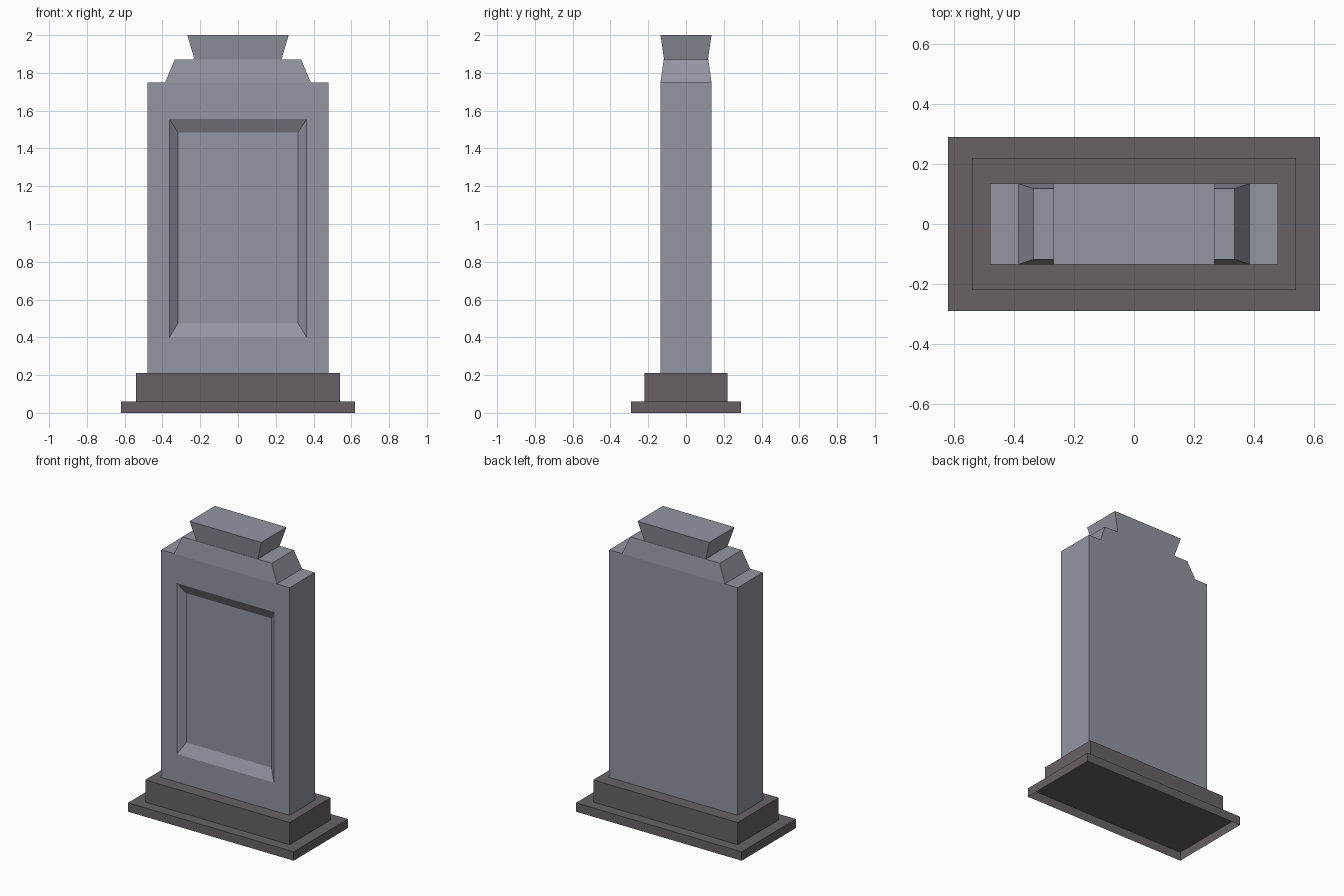
import bpy
import bmesh

cube = bpy.data.objects.get("Cube")
if cube:
    bpy.data.objects.remove(cube, do_unlink=True)


def make_material(name, rgb):
    mat = bpy.data.materials.new(name)
    mat.use_nodes = True
    colour = (*rgb, 1)
    mat.diffuse_color = colour
    mat.node_tree.nodes["Principled BSDF"].inputs["Base Color"].default_value = colour
    return mat


stone = make_material("grey stone", (0.29, 0.305, 0.355))
dark_stone = make_material("dark base stone", (0.14, 0.12, 0.137))


def block(name, mat, z0, z1, bottom, top=None, open_bottom=False):
    """Box between two heights; bottom and top are half sizes in x and y."""
    top = top or bottom
    bm = bmesh.new()
    bmesh.ops.create_cube(bm, size=2)
    for v in bm.verts:
        half = top if v.co.z > 0 else bottom
        v.co = (v.co.x * half[0], v.co.y * half[1], z1 if v.co.z > 0 else z0)
    if open_bottom:
        bm.normal_update()
        low = [f for f in bm.faces if f.normal.z < -0.9]
        bmesh.ops.delete(bm, geom=low, context='FACES_ONLY')
    mesh = bpy.data.meshes.new(name)
    bm.to_mesh(mesh)
    bm.free()
    mesh.materials.append(mat)
    obj = bpy.data.objects.new(name, mesh)
    bpy.context.collection.objects.link(obj)
    return obj


def set_front_panel(obj, outer, inner, depth):
    """Sink a panel with sloping sides into the front; sizes are half x, low z, high z."""
    bm = bmesh.new()
    bm.from_mesh(obj.data)
    bm.normal_update()
    front = min(bm.faces, key=lambda f: f.calc_center_median().y)
    mid_z = front.calc_center_median().z
    for (half, low, high), push in ((outer, 0), (inner, depth)):
        bmesh.ops.inset_individual(bm, faces=[front], thickness=0.02)
        for v in front.verts:
            v.co.x = half if v.co.x > 0 else -half
            v.co.z = high if v.co.z > mid_z else low
            v.co.y += push
    bm.to_mesh(obj.data)
    bm.free()


# Stepped base, hollow underneath
block("base_slab", dark_stone, 0, 0.06, (0.62, 0.29), open_bottom=True)
block("plinth", dark_stone, 0.06, 0.21, (0.54, 0.22))

# Upright slab with a sunken panel on the front
body = block("upright_slab", stone, 0.21, 1.75, (0.48, 0.135))
set_front_panel(body, (0.363, 0.40, 1.555), (0.318, 0.475, 1.485), 0.038)

# Tapered shoulder and flared cap
block("shoulder", stone, 1.75, 1.87, (0.385, 0.135), (0.335, 0.118))
block("cap", stone, 1.87, 2.0, (0.23, 0.116), (0.268, 0.135))
